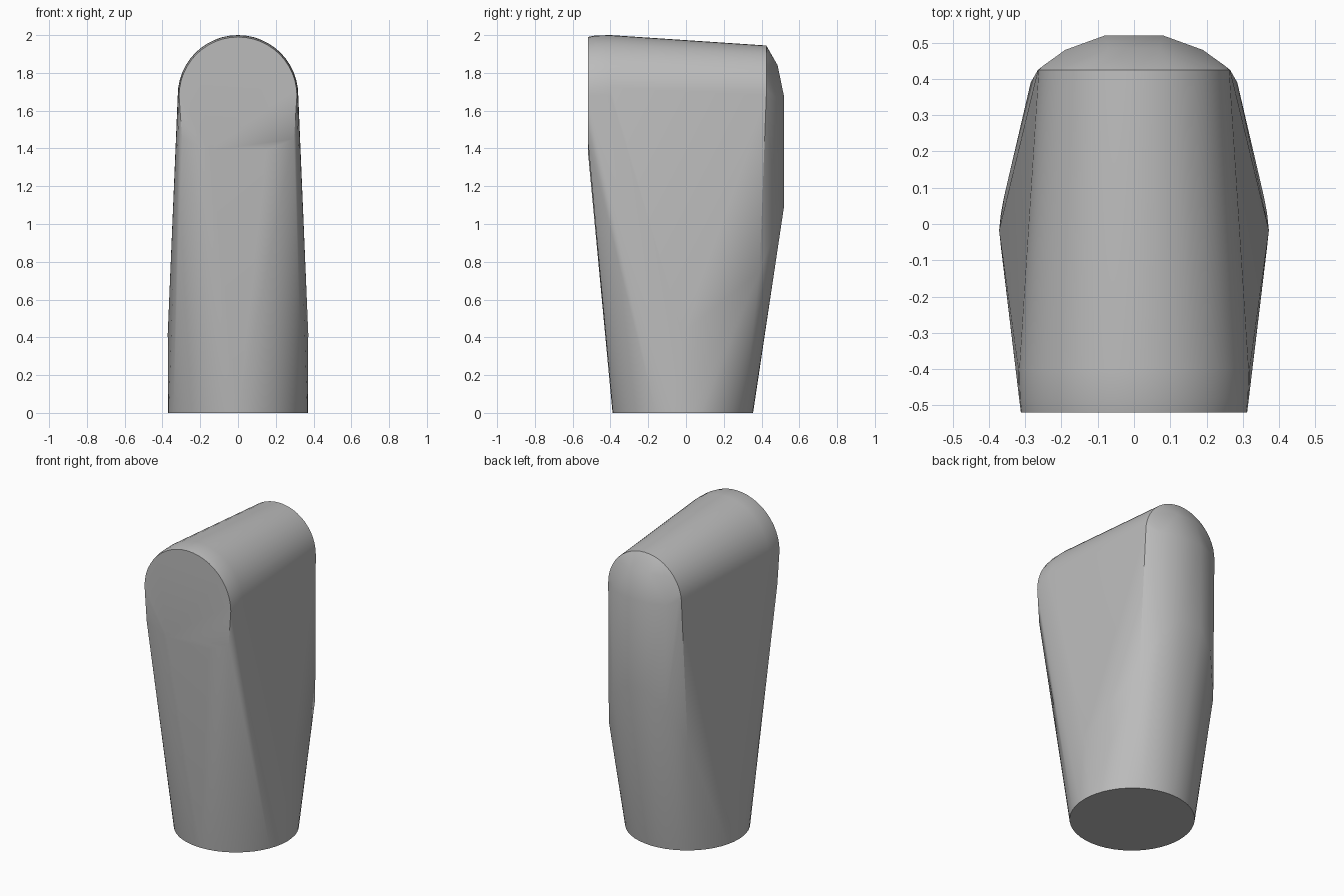
import bpy, bmesh, math

cube = bpy.data.objects.get("Cube")
if cube:
    bpy.data.objects.remove(cube, do_unlink=True)

grey = bpy.data.materials.new("plain grey")
grey.use_nodes = True
colour = (0.5, 0.5, 0.5, 1)
grey.diffuse_color = colour
grey.node_tree.nodes["Principled BSDF"].inputs["Base Color"].default_value = colour


def arch(y, radius, centre_z, steps=24):
    """Half circle standing upright across x."""
    return [(radius * math.cos(math.pi * i / steps), y,
             centre_z + radius * math.sin(math.pi * i / steps)) for i in range(steps + 1)]


def both_sides(points):
    return [(s * x, y, z) for x, y, z in points for s in (1, -1)]


# Round foot
points = [(0.37 * math.cos(a), -0.017 + 0.372 * math.sin(a), 0)
          for a in (2 * math.pi * i / 48 for i in range(48))]
points += both_sides([(0.372, -0.017, 0.42)])

# Flat arched front and the rounded roof behind it
points += arch(-0.52, 0.312, 1.678)
points += arch(-0.48, 0.317, 1.681)
points += arch(-0.40, 0.319, 1.681)
points += arch(0.425, 0.265, 1.68)
points += both_sides([(0.296, -0.52, 1.45), (0.15, -0.52, 1.39)])

# Faceted back column with a domed top
points += both_sides([
    (0.08, 0.52, 1.67), (0.19, 0.48, 1.67), (0.25, 0.437, 1.70),
    (0.07, 0.485, 1.84), (0.15, 0.455, 1.82),
    (0.08, 0.52, 1.10), (0.19, 0.48, 0.98), (0.285, 0.39, 0.75),
])

# Wrap everything in one tapered shell
bm = bmesh.new()
for p in points:
    bm.verts.new(p)
bmesh.ops.remove_doubles(bm, verts=bm.verts, dist=0.001)
hull = bmesh.ops.convex_hull(bm, input=bm.verts)
loose = list({v for v in hull["geom_interior"] + hull["geom_unused"]
              if isinstance(v, bmesh.types.BMVert)})
bmesh.ops.delete(bm, geom=loose, context="VERTS")
bmesh.ops.dissolve_limit(bm, angle_limit=math.radians(0.5), verts=bm.verts, edges=bm.edges)
bmesh.ops.recalc_face_normals(bm, faces=bm.faces)

mesh = bpy.data.meshes.new("tapered_body")
bm.to_mesh(mesh)
bm.free()
mesh.materials.append(grey)
body = bpy.data.objects.new("tapered_body", mesh)
bpy.context.collection.objects.link(body)

bpy.ops.object.select_all(action="DESELECT")
body.select_set(True)
bpy.context.view_layer.objects.active = body
bpy.ops.object.shade_smooth_by_angle(angle=math.radians(30))
